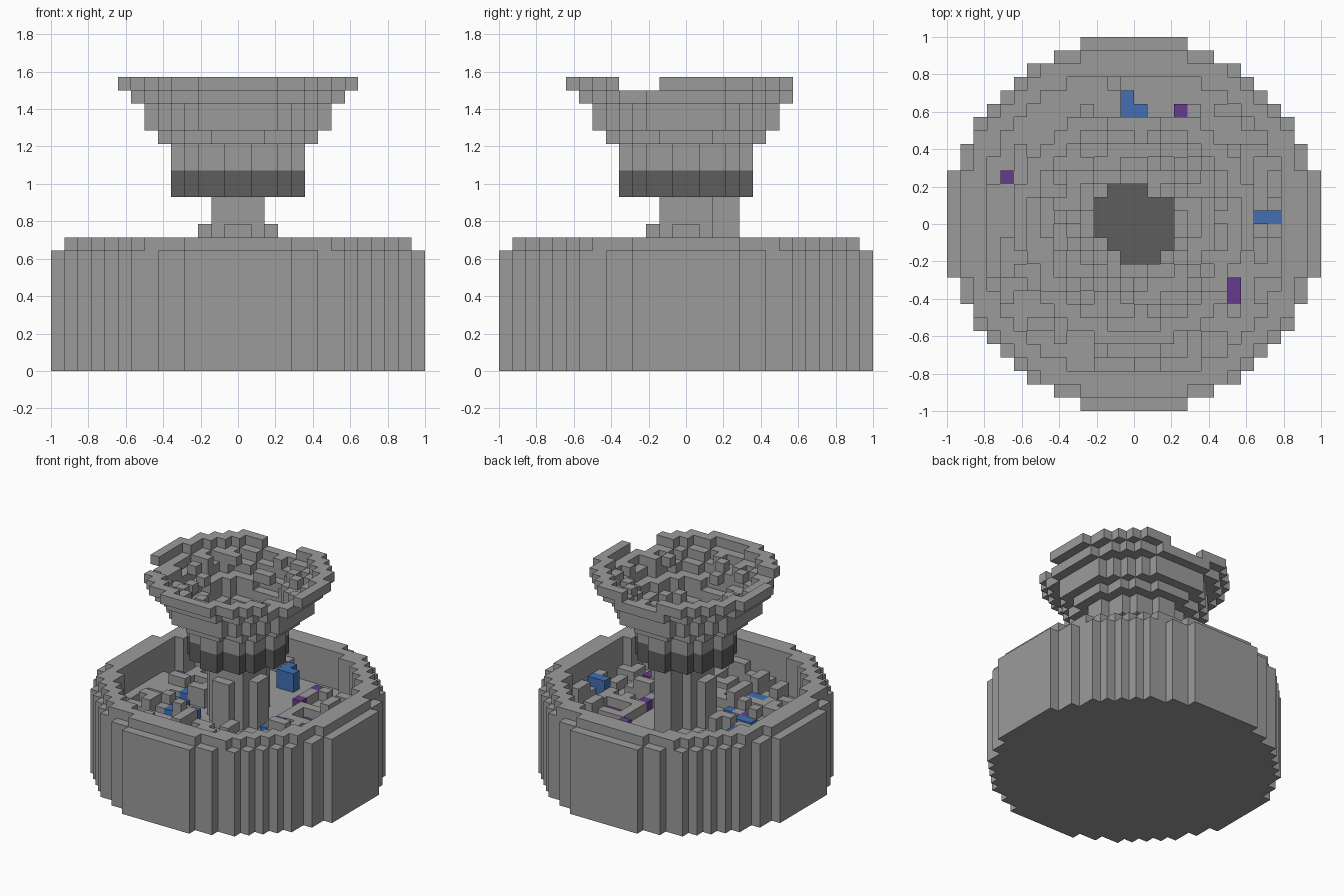
import bpy, bmesh, random
from mathutils import Vector

cube = bpy.data.objects.get("Cube")
if cube:
    bpy.data.objects.remove(cube, do_unlink=True)

random.seed(7)
V = 1 / 14  # edge of one block


def material(name, rgb):
    m = bpy.data.materials.new(name)
    m.use_nodes = True
    m.diffuse_color = (*rgb, 1)
    bsdf = next(n for n in m.node_tree.nodes if n.type == 'BSDF_PRINCIPLED')
    bsdf.inputs["Base Color"].default_value = (*rgb, 1)
    bsdf.inputs["Roughness"].default_value = 0.9
    return m


GREY, DARK, BLUE, PURPLE = 0, 1, 2, 3
MATS = [material("stone grey", (0.33, 0.33, 0.33)),
        material("dark grey", (0.11, 0.11, 0.11)),
        material("blue", (0.054, 0.159, 0.445)),
        material("purple", (0.13, 0.045, 0.27))]


def disc(r2, cap=14):
    """Block columns whose centres lie in a circle of squared radius r2."""
    return {(i, j) for i in range(-cap, cap) for j in range(-cap, cap)
            if (i + .5) ** 2 + (j + .5) ** 2 <= r2}


def rect(x0, x1, y0, y1):
    return {(i, j) for i in range(x0, x1) for j in range(y0, y1)}


parts = {}


def fill(part, cells, z0, z1, colour=GREY):
    blocks = parts.setdefault(part, {})
    for i, j in cells:
        for k in range(z0, z1):
            blocks[i, j, k] = colour


# Tub: solid foot, thick wall and a slightly narrower lip
outer, cavity = disc(196), disc(136, 11)
FLOOR = 6
fill("tub", outer, 0, FLOOR)
fill("tub", outer - cavity, FLOOR, 9)
fill("tub", disc(174.9) - cavity, 9, 10)

# Rubble on the tub floor, denser towards the front
core = rect(-4, 4, -4, 5)
for i, j in sorted(cavity - core):
    chance = 0.12 if j > 4 else 0.3
    if random.random() < chance:
        run = {(i, j), (i + 1, j)} if random.random() < .5 else {(i, j), (i, j + 1)}
        fill("rubble", (run & cavity) - core, FLOOR, FLOOR + random.choice((1, 1, 1, 2)))

# Low wall around the sunken purple patch
pit = rect(5, 8, 2, 4)
fill("rubble", rect(4, 9, 1, 5) - pit, FLOOR, FLOOR + 1)
for c in pit:
    parts["rubble"].pop((*c, FLOOR), None)
    parts["rubble"].pop((*c, FLOOR + 1), None)
fill("tub", pit, FLOOR - 1, FLOOR, PURPLE)

# Blue and purple blocks: x0, x1, y0, y1, height, colour
for x0, x1, y0, y1, h, colour in (
        (-1, 0, 8, 10, 2, BLUE), (0, 1, 8, 9, 2, BLUE), (9, 11, 0, 1, 2, BLUE),
        (-4, -3, -3, -2, 1, BLUE), (-5, -3, -7, -6, 1, BLUE), (-7, -5, -2, -1, 1, BLUE),
        (-7, -6, 0, 2, 1, BLUE), (-6, -5, -4, -3, 1, BLUE), (4, 5, -2, -1, 1, BLUE),
        (7, 8, -6, -4, 1, PURPLE), (-6, -5, -3, -2, 1, PURPLE), (-10, -9, 3, 4, 1, PURPLE),
        (3, 4, 8, 9, 1, PURPLE), (4, 5, 0, 1, 1, PURPLE), (3, 4, 5, 6, 1, PURPLE)):
    cells = rect(x0, x1, y0, y1)
    for c in cells:
        parts["rubble"].pop((*c, FLOOR + 1), None)
    fill("rubble", cells, FLOOR, FLOOR + h, colour)

# Pillar with short posts on three sides and a tall one at the back
fill("pillar", rect(-2, 2, -2, 2), FLOOR, 13)
for post in (rect(-3, -2, -1, 1), rect(2, 3, -1, 1), rect(-1, 1, -3, -2)):
    fill("pillar_posts", post, FLOOR, 11)
fill("pillar_posts", rect(-1, 1, 2, 4), FLOOR, 13)

# Dark band under the bowl
fill("band", disc(21), 13, 15, DARK)

# Flared bowl: outer and inner squared radius for each layer
layers = ((15, 21, 9), (16, 21, 13), (17, 34, 19), (18, 49, 23),
          (19, 49, 34), (20, 64, 46), (21, 81, 60))
for z, out2, in2 in layers:
    ring = disc(out2) - disc(in2)
    if z == 21:  # the lip is broken on both sides and cut short at the back
        ring = {c for c in ring if not -5 <= c[1] < -2 and c[1] < 8}
    elif z > 15:  # loose blocks on the inner steps
        inner = disc(in2) - disc(in2 * .6)
        ring |= {c for c in sorted(inner) if random.random() < .22}
    fill("bowl", ring, z, z + 1)
# no loose block hangs without one beneath it
for i, j, k in sorted(parts["bowl"]):
    if (i, j) in disc(19) and k > 16 and (i, j, k - 1) not in parts["bowl"]:
        del parts["bowl"][i, j, k]

# Turn the blocks into meshes, keeping only faces open to the air
solid = set().union(*parts.values())
SIDES = [Vector(s) for s in ((1, 0, 0), (-1, 0, 0), (0, 1, 0), (0, -1, 0), (0, 0, 1), (0, 0, -1))]


def build(name, blocks):
    bm = bmesh.new()
    verts = {}

    def vert(p):
        key = tuple(round(2 * c) for c in p)
        if key not in verts:
            verts[key] = bm.verts.new(p * V)
        return verts[key]

    for cell, colour in blocks.items():
        centre = Vector(cell) + Vector((.5, .5, .5))
        for n in SIDES:
            if tuple(int(a + b) for a, b in zip(cell, n)) in solid:
                continue
            u = Vector((n.y, n.z, n.x)) / 2
            w = n.cross(u)
            mid = centre + n / 2
            face = bm.faces.new([vert(mid + d) for d in (u + w, w - u, -u - w, u - w)])
            face.material_index = colour
    mesh = bpy.data.meshes.new(name)
    bm.to_mesh(mesh)
    bm.free()
    for m in MATS:
        mesh.materials.append(m)
    bpy.context.collection.objects.link(bpy.data.objects.new(name, mesh))


for name, blocks in parts.items():
    build(name, blocks)
